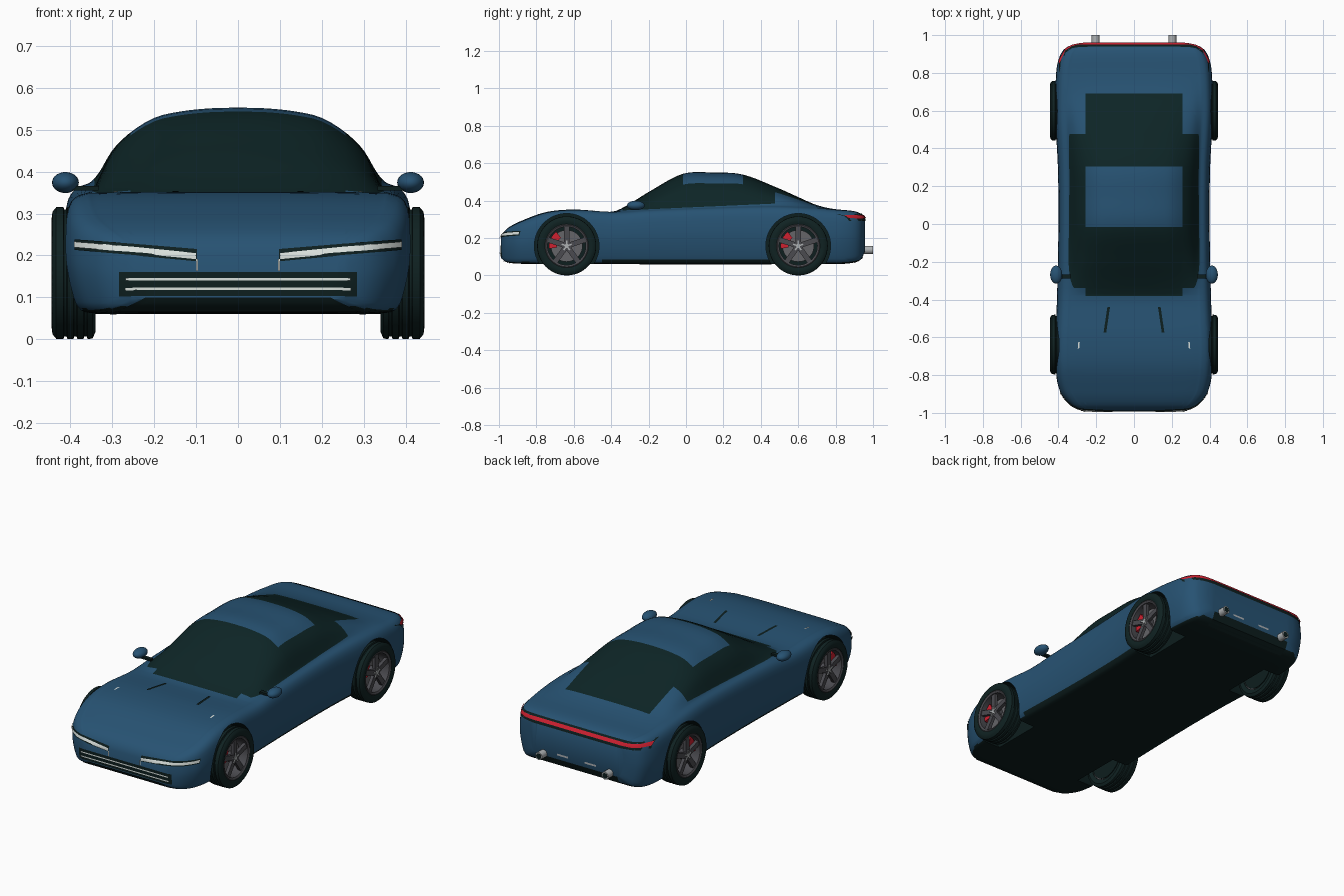
import bpy, bmesh, math
from mathutils import Matrix, Vector
from mathutils.bvhtree import BVHTree

if "Cube" in bpy.data.objects:
    bpy.data.objects.remove(bpy.data.objects["Cube"], do_unlink=True)


def material(name, r, g, b):
    m = bpy.data.materials.new(name)
    m.use_nodes = True
    m.diffuse_color = (r, g, b, 1)
    m.node_tree.nodes["Principled BSDF"].inputs["Base Color"].default_value = (r, g, b, 1)
    return m


blue = material("blue paint", .02, .085, .17)
glass = material("dark glass", .004, .018, .019)
trim = material("black trim", .004, .013, .013)
rubber = material("tyre rubber", .005, .016, .016)
rim_grey = material("rim grey", .07, .07, .08)
disc_grey = material("brake disc grey", .13, .13, .14)
red = material("red", .62, .015, .03)
white = material("lamp white", .7, .75, .72)
silver = material("silver", .42, .44, .45)
BODY_MATS = [blue, glass, trim]
parts = []


def finish(bm, name, mats, recalc=True):
    if recalc:
        bmesh.ops.recalc_face_normals(bm, faces=bm.faces)
    me = bpy.data.meshes.new(name)
    bm.to_mesh(me)
    bm.free()
    for m in mats:
        me.materials.append(m)
    ob = bpy.data.objects.new(name, me)
    bpy.context.scene.collection.objects.link(ob)
    parts.append(ob)
    return ob


def curve(keys, t):
    """Smooth curve through (position, value) keys."""
    n = len(keys)
    i = max(k for k in range(n - 1) if k == 0 or keys[k][0] <= t)

    def slope(k):
        a, b = keys[max(k - 1, 0)], keys[min(k + 1, n - 1)]
        return (b[1] - a[1]) / (b[0] - a[0])
    (x0, v0), (x1, v1) = keys[i], keys[i + 1]
    d = x1 - x0
    u = (t - x0) / d
    return (v0 * (1 + 2 * u) * (1 - u) ** 2 + v1 * u * u * (3 - 2 * u)
            + d * u * (1 - u) * (slope(i) * (1 - u) - slope(i + 1) * u))


# Body lines along the length: half width, underside, shoulder, cabin rise
WIDTH = [(-.99, .27), (-.97, .32), (-.94, .355), (-.89, .39), (-.8, .412), (-.65, .418), (-.4, .408),
         (0, .4), (.3, .403), (.6, .418), (.8, .412), (.87, .4), (.92, .375), (.945, .34), (.957, .29)]
UNDER = [(-.99, .095), (-.97, .076), (-.93, .066), (-.8, .062), (.8, .062), (.9, .07), (.94, .09), (.957, .13)]
SHOULDER = [(-.99, .2), (-.97, .236), (-.94, .258), (-.89, .283), (-.75, .334), (-.6, .349), (-.38, .339),
            (-.19, .353), (.15, .366), (.476, .372), (.7, .36), (.8, .35), (.9, .341), (.94, .325), (.957, .3)]
RISE = [(-.99, .002), (-.9, .005), (-.6, .003), (-.42, .001), (-.38, .004), (-.3, .04), (-.19, .099), (-.016, .183),
        (.15, .184), (.3, .17), (.476, .102), (.6, .052), (.7, .016), (.78, .005), (.957, .002)]
SIDE = [(0, 0), (.5, 0), (.84, 0), (.92, .05), (.955, .16), (.988, .37), (1, .58), (.982, .84), (.935, .96), (.865, 1)]
CABIN = [(.957, .13), (.87, .44), (.754, .67), (.58, .87), (.4, .95), (.2, .99), (0, 1)]


def section(y):
    w, zb, zs, h = (curve(k, y) for k in (WIDTH, UNDER, SHOULDER, RISE))
    pts = [(w * a, zb + f * (zs - zb)) for a, f in SIDE] + [(w * .865 * a, zs + h * f) for a, f in CABIN]
    xs, zs2 = (list(enumerate(c)) for c in zip(*pts))
    half = [(curve(xs, i / 3), curve(zs2, i / 3)) for i in range(3 * (len(pts) - 1) + 1)]
    return half + [(-x, z) for x, z in half[-2:0:-1]]


bm = bmesh.new()
steps = 72
rings = []
for k in range(steps + 1):
    u = k / steps
    blend = .6 * u + .4 * (1 - math.cos(math.pi * u)) / 2
    y = -.99 + 1.947 * blend
    rings.append([bm.verts.new((x, y, z)) for x, z in section(y)])
for a, b in zip(rings, rings[1:]):
    for i in range(len(a)):
        j = (i + 1) % len(a)
        bm.faces.new((a[i], a[j], b[j], b[i]))
bm.faces.new(rings[0])
bm.faces.new(rings[-1])
bmesh.ops.recalc_face_normals(bm, faces=bm.faces)
surface = BVHTree.FromBMesh(bm)

# Cut the window outlines into the shell, then colour by region
X, Y, Z = Vector((1, 0, 0)), Vector((0, 1, 0)), Vector((0, 0, 1))
cuts = [(X * s * .257, X) for s in (1, -1)] + [(Y * v, Y) for v in (-.38, -.34, -.016, .305, .476, .69, -.45, .45)]
cuts += [(Z * .086, Z), (Vector((0, -.33, .348)), Vector((0, -.045, 1)))]
for co, no in cuts:
    bmesh.ops.bisect_plane(bm, geom=bm.verts[:] + bm.edges[:] + bm.faces[:], dist=.0002, plane_co=co, plane_no=no)
for f in bm.faces:
    x, y, z = f.calc_center_median()
    inner = abs(x) < .257
    above = z > .348 + .045 * (y + .33)
    if f.normal.z < -.7 or (z < .086 and abs(y) < .45):
        f.material_index = 2
    elif z > .3 and ((-.38 < y < -.016 and inner) or (.305 < y < .69 and inner)
                     or (-.34 < y < .476 and above and not inner)):
        f.material_index = 1
body = finish(bm, "body", BODY_MATS, recalc=False)


def lathe(name, profile, mats, centre, side, arc=None, n=48):
    """Spin a closed (x, radius) profile round a sideways axle."""
    bm = bmesh.new()
    a0, a1 = arc or (0, 2 * math.pi)
    count = n if arc is None else n + 1
    loops = []
    for k in range(count):
        a = a0 + (a1 - a0) * k / n
        loops.append([bm.verts.new((side * x, centre[0] + r * math.cos(a), centre[1] + r * math.sin(a)))
                      for x, r in profile])
    m = len(profile)
    for k in range(n):
        p, q = loops[k], loops[(k + 1) % count]
        for i in range(m):
            bm.faces.new((p[i], p[(i + 1) % m], q[(i + 1) % m], q[i]))
    if arc:
        bm.faces.new(loops[0])
        bm.faces.new(loops[-1])
    bmesh.ops.remove_doubles(bm, verts=bm.verts, dist=1e-5)
    return finish(bm, name, mats)


def bar(x0, x1, r0, r1):
    return [(x0, r0), (x1, r0), (x1, r1), (x0, r1)]


# Wheels with grooved tyres, five spokes, brakes, and cut wheel wells
TREAD = [(.345, .116), (.34, .14), (.347, .156)]
for g in (.364, .388, .412):
    TREAD += [(g - .005, .158), (g - .003, .152), (g + .003, .152), (g + .005, .158)]
TREAD += [(.434, .157), (.443, .146), (.445, .13), (.44, .116)]
for end, wy in (("front", -.638), ("rear", .6)):
    for side, word in ((1, "left"), (-1, "right")):
        c = (wy, .158)
        tag = f"{end}_{word}_"
        well = lathe(tag + "well", bar(.27, .6, 0, .173), BODY_MATS, c, side, n=64)
        for p in well.data.polygons:
            p.material_index = 2
        mod = body.modifiers.new("well", "BOOLEAN")
        mod.operation, mod.solver, mod.object = "DIFFERENCE", "EXACT", well
        bpy.context.view_layer.objects.active = body
        bpy.ops.object.modifier_apply(modifier=mod.name)
        parts.remove(well)
        bpy.data.objects.remove(well, do_unlink=True)
        lathe(tag + "tyre", TREAD, [rubber], c, side)
        lathe(tag + "rim", [(.35, .117), (.438, .117), (.441, .112), (.436, .102), (.35, .102)], [rim_grey], c, side)
        lathe(tag + "wheel_back", bar(.345, .352, 0, .11), [trim], c, side)
        lathe(tag + "brake_disc", bar(.385, .392, 0, .085), [disc_grey], c, side)
        lathe(tag + "caliper", bar(.38, .412, .052, .094), [red], c, side, arc=(2.2, 3.3), n=10)
        lathe(tag + "hub", bar(.39, .431, 0, .027), [rim_grey], c, side, n=24)
        lathe(tag + "hub_cap", bar(.43, .436, 0, .011), [silver], c, side, n=20)
        spokes, bolts = bmesh.new(), bmesh.new()
        for k in range(5):
            turn = Matrix.Translation((0, *c)) @ Matrix.Rotation(k * math.tau / 5, 4, "X")
            bmesh.ops.create_cube(spokes, size=1, matrix=turn @ Matrix.Translation((side * .422, 0, .063))
                                  @ Matrix.Diagonal((.018, .028, .086, 1)))
            bmesh.ops.create_cube(bolts, size=1, matrix=turn @ Matrix.Translation((side * .431, 0, .019))
                                  @ Matrix.Diagonal((.01, .008, .018, 1)))
        finish(spokes, tag + "spokes", [rim_grey])
        finish(bolts, tag + "bolts", [silver])


def patch(name, view, corners, mat, off=.003, n=24):
    """Thin plate laid on the body; corners run low start, low end, high end, high start."""
    place = {"front": lambda u, v: (Vector((u, -3, v)), Y), "rear": lambda u, v: (Vector((u, 3, v)), -Y),
             "top": lambda u, v: (Vector((u, v, 3)), -Z)}[view]
    a, b, c, d = (Vector(p) for p in corners)
    bm = bmesh.new()
    rows = []
    for k in range(n + 1):
        lo, hi = a.lerp(b, k / n), d.lerp(c, k / n)
        row = []
        for j in range(4):
            start, ray = place(*lo.lerp(hi, j / 3))
            hit, normal, *_ = surface.ray_cast(start, ray)
            if hit is None:
                hit, normal, *_ = surface.find_nearest(start - ray * ray.dot(start) + ray * -.88)
            row.append(bm.verts.new(hit + normal * off))
        rows.append(row)
    for p, q in zip(rows, rows[1:]):
        for j in range(3):
            f = bm.faces.new((p[j], p[j + 1], q[j + 1], q[j]))
            f.normal_update()
            if f.normal.dot(ray) > 0:
                f.normal_flip()
    return finish(bm, name, [mat], recalc=False)


def strip(name, view, x0, x1, z0, z1, mat, off=.003):
    patch(name, view, [(x0, z0), (x1, z0), (x1, z1), (x0, z1)], mat, off)


# Lower grille, front lip, tail lamp and diffuser
strip("lower_grille", "front", -.283, .283, .103, .16, trim)
for z in (.12, .143):
    strip("grille_bar", "front", -.268, .268, z - .003, z + .003, white, .006)
patch("front_lip", "front", [(-.29, .068), (.29, .068), (.22, .1), (-.22, .1)], trim)
strip("tail_bezel", "rear", -.394, .394, .291, .328, trim)
strip("tail_lamp", "rear", -.392, .392, .304, .32, red, .007)
strip("diffuser", "rear", -.25, .25, .07, .128, trim)

for s, word in ((1, "left"), (-1, "right")):
    # Headlamps with a short inner marker
    patch(word + "_headlamp_bezel", "front", [(s * .098, .186), (s * .388, .213), (s * .388, .238), (s * .098, .214)], trim)
    patch(word + "_headlamp", "front", [(s * .1, .191), (s * .386, .219), (s * .386, .232), (s * .1, .203)], white, .006)
    strip(word + "_marker", "front", s * .095, s * .1, .163, .192, white, .006)
    # Bonnet vents and small washer caps
    patch(word + "_bonnet_vent", "top", [(s * .147, -.575), (s * .127, -.44), (s * .141, -.44), (s * .161, -.575)], trim)
    patch(word + "_washer", "top", [(s * .29, -.66), (s * .287, -.625), (s * .295, -.625), (s * .298, -.66)], white)
    # Door mirror
    bm = bmesh.new()
    bmesh.ops.create_uvsphere(bm, u_segments=24, v_segments=14, radius=1, matrix=Matrix.Translation((s * .412, -.268, .374))
                              @ Matrix.Diagonal((.032, .048, .025, 1)))
    finish(bm, word + "_mirror", [blue])
    bm = bmesh.new()
    bmesh.ops.create_cube(bm, size=1, matrix=Matrix.Translation((s * .368, -.278, .36)) @ Matrix.Diagonal((.07, .022, .011, 1)))
    finish(bm, word + "_mirror_stalk", [trim])
    # Exhaust tip and rear vent
    for name, r, y, length, mat in (("exhaust", .021, .96, .08, silver), ("exhaust_bore", .015, .9985, .005, trim)):
        bm = bmesh.new()
        bmesh.ops.create_cone(bm, cap_ends=True, segments=24, radius1=r, radius2=r, depth=length,
                              matrix=Matrix.Translation((s * .203, y, .136)) @ Matrix.Rotation(math.pi / 2, 4, "X"))
        finish(bm, f"{word}_{name}", [mat])
    strip(word + "_rear_vent", "rear", s * .05, s * .12, .148, .158, silver)

for ob in parts:
    ob.select_set(True)
bpy.context.view_layer.objects.active = body
bpy.ops.object.shade_smooth_by_angle(angle=math.radians(35))
